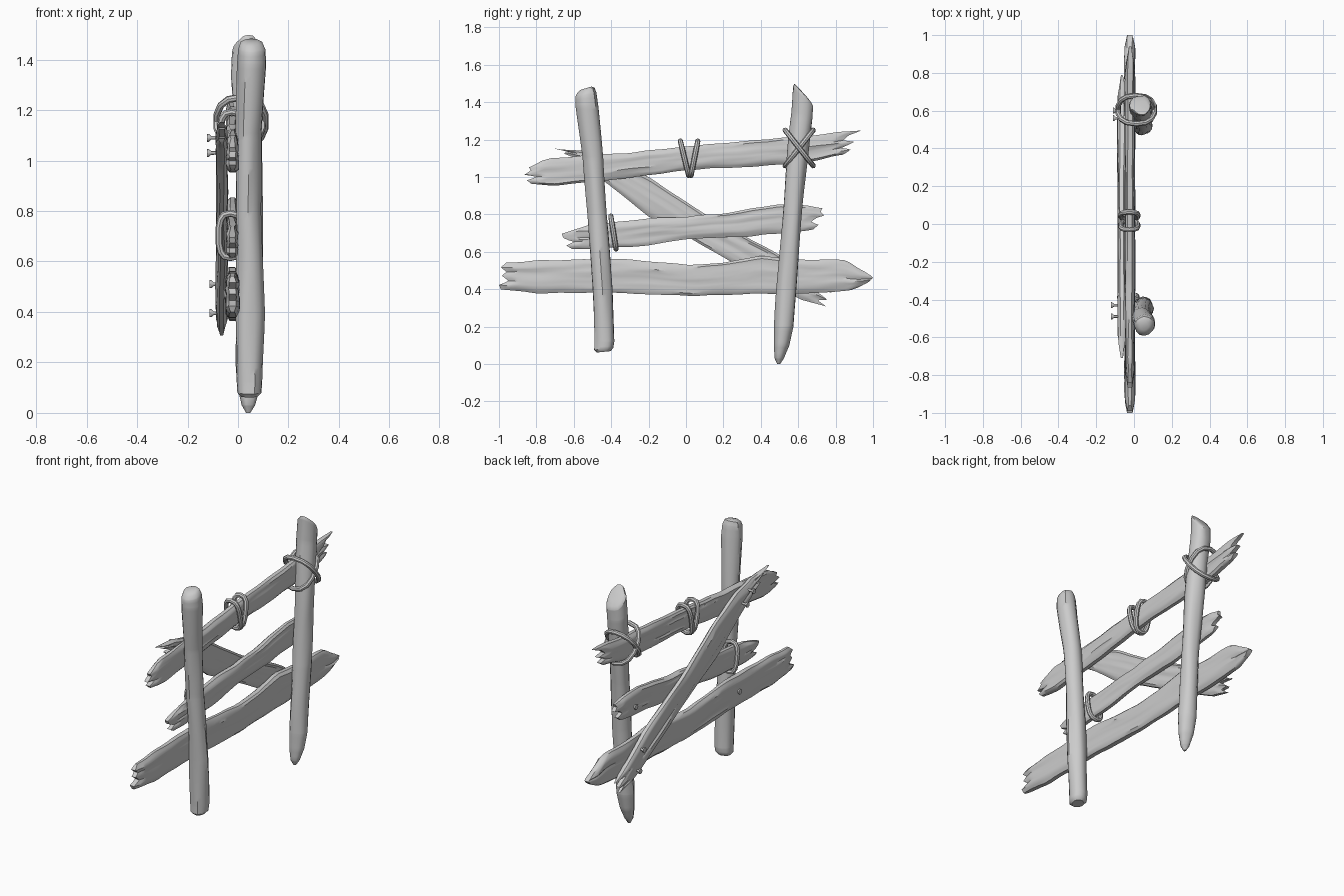
import bpy, math
from mathutils import Vector, noise

if "Cube" in bpy.data.objects:
    bpy.data.objects.remove(bpy.data.objects["Cube"])


def lerp_table(pts, t):
    """Piecewise-linear lookup in a list of tuples keyed by the first value."""
    if t <= pts[0][0]:
        return pts[0][1:]
    for a, b in zip(pts, pts[1:]):
        if t <= b[0]:
            f = (t - a[0]) / (b[0] - a[0])
            return tuple(p + (q - p) * f for p, q in zip(a[1:], b[1:]))
    return pts[-1][1:]


def add_mesh(name, verts, faces):
    me = bpy.data.meshes.new(name)
    me.from_pydata(verts, [], faces)
    ob = bpy.data.objects.new(name, me)
    bpy.context.collection.objects.link(ob)
    return ob


def plank(name, xc, half, lower, upper, end0, end1, seed, n=56, rows=13):
    """Rough board in the y-z plane: edge outlines plus jagged end profiles."""
    verts, faces = [], []
    ends = [[(i / (len(e) - 1), y) for i, y in enumerate(e)] for e in (end0, end1)]
    loop = [(1, r) for r in range(rows)] + [(-1, r) for r in reversed(range(rows))]
    m = len(loop)
    for i in range(n + 1):
        t = i / n
        t = t + 0.08 * -math.sin(2 * math.pi * t)      # denser towards the ends
        for side, r in loop:
            v = r / (rows - 1)
            ya, yb = lerp_table(ends[0], v)[0], lerp_table(ends[1], v)[0]
            y = ya + (yb - ya) * t
            lo, hi = lerp_table(lower, y)[0], lerp_table(upper, y)[0]
            z = lo + (hi - lo) * v + 0.007 * noise.noise(Vector((y * 7, v * 3, seed)))
            round_off = 0.45 + 0.55 * (1 - abs(2 * v - 1) ** 4) ** 0.5
            thin = 0.55 + 0.45 * min(1, min(y - ya, yb - y) / 0.06)
            grain = 0.008 * noise.noise(Vector((y * 3, v * 8, seed + side * 5)))
            verts.append((xc + side * (half * round_off * thin + grain * thin), y, z))
    for i in range(n):
        for k in range(m):
            a, b = i * m + k, i * m + (k + 1) % m
            faces.append((a, b, b + m, a + m))
    for base, flip in ((0, False), (n * m, True)):      # splintered end caps
        for r in range(rows - 1):
            q = (base + r, base + m - 1 - r, base + m - 2 - r, base + r + 1)
            faces.append(q[::-1] if flip else q)
    return add_mesh(name, verts, faces)


def post(name, stations, seed, n=50, sides=16):
    """Rough round log; stations are (z, x, y, radius, slant of the ring in y)."""
    z0, z1 = stations[0][0], stations[-1][0]
    zs = sorted({round(z0 + (z1 - z0) * i / n, 4) for i in range(n + 1)} | {s[0] for s in stations})
    verts, faces = [], []
    for z in zs:
        x, y, r, slant = lerp_table(stations, z)
        for k in range(sides):
            a = 2 * math.pi * k / sides
            c, s = math.cos(a), math.sin(a)
            rr = r * (1 + 0.16 * noise.noise(Vector((c * 1.6, s * 1.6, z * 2.5 + seed))))
            verts.append((x + rr * c, y + rr * s, max(0, z + slant * rr * s)))
    for i in range(len(zs) - 1):
        for k in range(sides):
            a, b = i * sides + k, i * sides + (k + 1) % sides
            faces.append((a, b, b + sides, a + sides))
    faces.append(tuple(reversed(range(sides))))
    faces.append(tuple(range(len(verts) - sides, len(verts))))
    return add_mesh(name, verts, faces)


def rope(name, centre, hx, hy, hz, power=0.7, thick=0.014, seg=14, sides=8):
    """Closed rope loop spanned by the x axis and the half-vector (hy, hz)."""
    sp = lambda q: math.copysign(abs(q) ** power, q)
    C, A, B = Vector(centre), Vector((1, 0, 0)), Vector((0, hy, hz))
    side = A.cross(B).normalized()
    pts = []
    for i in range(seg):
        a = 2 * math.pi * (i + 0.5) / seg
        pts.append(C + A * hx * sp(math.cos(a)) + B * sp(math.sin(a)))
    verts, faces = [], []
    for i, p in enumerate(pts):
        tangent = (pts[(i + 1) % seg] - pts[i - 1]).normalized()
        out = tangent.cross(side)
        for k in range(sides):
            a = 2 * math.pi * k / sides
            verts.append(p + thick * (out * math.cos(a) + side * math.sin(a)))
            b, d = (k + 1) % sides, (i + 1) % seg
            faces.append((i * sides + k, i * sides + b, d * sides + b, d * sides + k))
    return add_mesh(name, verts, faces)


def nail(name, y, z, x_head, x_in=-0.03, r=0.008):
    """Nail along x with a flared head."""
    prof = [(x_in, r * .8), (x_head + .016, r * .9), (x_head + .006, r * 2), (x_head, r * 2)]
    verts, faces, s = [], [], 8
    for i, (x, rad) in enumerate(prof):
        for k in range(s):
            a = 2 * math.pi * k / s
            verts.append((x, y + rad * math.cos(a), z + rad * math.sin(a)))
            if i:
                b = (k + 1) % s
                faces.append(((i - 1) * s + k, i * s + k, i * s + b, (i - 1) * s + b))
    faces += [tuple(range(s)), tuple(reversed(range(3 * s, 4 * s)))]
    return add_mesh(name, verts, faces)


# Upright posts
post("left_post", [
    (0.065, .045, -.44, .036, .1), (0.08, .045, -.44, .05, .1), (0.12, .045, -.437, .053, 0),
    (0.4, .045, -.447, .056, 0), (0.8, .04, -.475, .05, 0), (1.1, .043, -.497, .053, 0),
    (1.38, .055, -.528, .059, 0), (1.44, .055, -.533, .055, .2), (1.465, .053, -.533, .045, .3),
    (1.475, .052, -.533, .028, .3)], 3.0)
post("right_post", [
    (0.0, .04, .495, .008, 0), (0.03, .04, .497, .025, 0), (0.1, .042, .51, .042, 0),
    (0.2, .045, .523, .052, 0), (0.6, .048, .552, .053, 0), (0.9, .043, .578, .053, 0),
    (1.2, .036, .607, .056, 0), (1.33, .032, .622, .057, -.3), (1.43, .036, .627, .056, -1.0),
    (1.447, .04, .625, .048, -1.1), (1.455, .045, .622, .03, -1.1)], 9.0)

# Cross boards
plank("top_board", -.022, .024,
      [(-.86, .965), (-.7, .955), (-.4, .985), (0, 1.035), (.3, 1.055), (.6, 1.07), (.75, 1.10), (.9, 1.13)],
      [(-.86, 1.06), (-.72, 1.10), (-.3, 1.13), (0, 1.165), (.4, 1.20), (.8, 1.235), (.94, 1.25)],
      (-.83, -.85, -.80, -.865, -.83, -.84, -.77), (.84, .88, .83, .90, .84, .87, .94), 1.3)
plank("middle_board", -.022, .022,
      [(-.66, .615), (-.3, .625), (0, .665), (.3, .68), (.65, .71), (.74, .73)],
      [(-.66, .73), (-.5, .745), (-.2, .78), (0, .785), (.3, .82), (.5, .86), (.65, .85), (.74, .83)],
      (-.61, -.64, -.60, -.655, -.665, -.60, -.53), (.68, .71, .67, .70, .74, .72, .73), 4.7)
plank("bottom_board", -.022, .026,
      [(-1, .40), (-.8, .38), (-.4, .38), (0, .365), (.4, .375), (.7, .38), (.88, .395), (1, .43)],
      [(-1, .54), (-.6, .56), (-.3, .56), (0, .53), (.2, .54), (.4, .58), (.6, .56), (.85, .555), (1, .49)],
      (-.99, -1.0, -.95, -.985, -.96, -.99, -.96), (.92, .97, .99, 1.0, .99, .96, .88), 7.1)

# Diagonal brace behind the boards
plank("diagonal_brace", -.064, .021,
      [(-.7, 1.105), (-.55, 1.05), (-.42, .965), (-.2, .79), (.05, .66), (.2, .57), (.45, .43), (.62, .34), (.76, .305)],
      [(-.72, 1.155), (-.55, 1.14), (-.4, 1.10), (-.2, 1.0), (.1, .80), (.5, .585), (.68, .45), (.78, .38)],
      (-.60, -.62, -.57, -.66, -.62, -.71), (.75, .70, .76, .69, .74, .79), 11.9)

# Rope lashings
rope("post_lashing_a", (.012, .605, 1.155), .098, -.075, .095, .85)
rope("post_lashing_b", (.006, .605, 1.155), .092, .075, .095, .85)
rope("top_board_rope_left", (-.025, -.008, 1.10), .045, -.022, .092)
rope("top_board_rope_right", (-.025, .045, 1.10), .045, .018, .092)
rope("middle_board_rope", (-.03, -.388, .703), .046, -.014, .088)

# Nails
for i, (y, z, x) in enumerate([(-.49, 1.09, -.122), (-.43, 1.03, -.122), (.56, .51, -.112),
                               (.60, .395, -.112), (.56, .76, -.056), (-.45, .47, -.056)]):
    nail(f"nail_{i + 1}", y, z, x)

# Smooth shading with sharp edges kept
for ob in bpy.data.objects:
    ob.select_set(True)
bpy.context.view_layer.objects.active = bpy.data.objects["left_post"]
bpy.ops.object.shade_smooth_by_angle(angle=math.radians(40))
